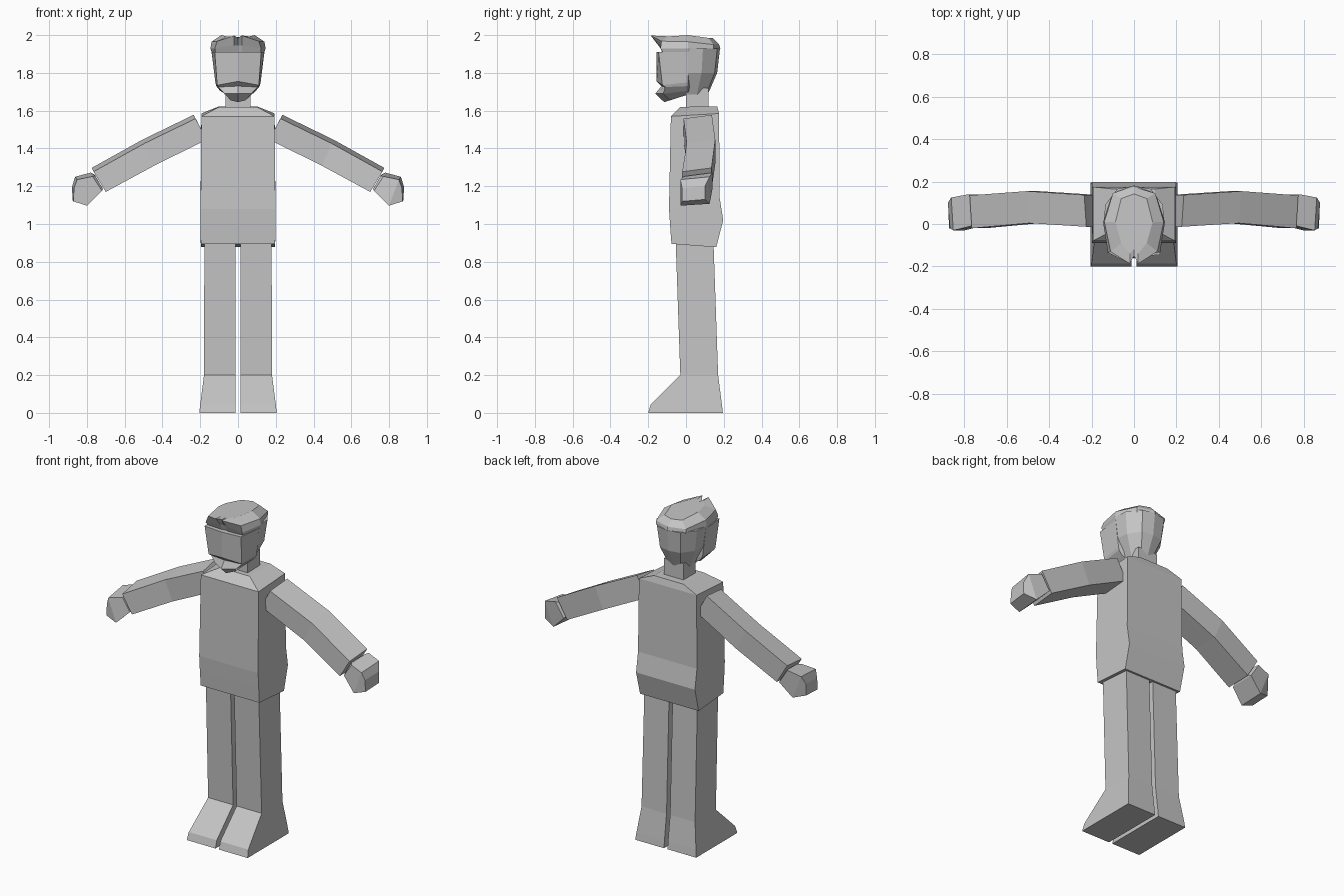
import bpy
import bmesh

grey = bpy.data.materials.new("plain_grey")
grey.diffuse_color = (0.56, 0.56, 0.56, 1)


def loft(name, rings, mirror=False):
    """Skin a stack of equal-sized point rings, with capped ends."""
    bm = bmesh.new()
    loops = [[bm.verts.new(p) for p in ring] for ring in rings]
    n = len(rings[0])
    for a, b in zip(loops, loops[1:]):
        for i in range(n):
            j = (i + 1) % n
            bm.faces.new((a[i], a[j], b[j], b[i]))
    bm.faces.new(loops[0][::-1])
    bm.faces.new(loops[-1])
    bmesh.ops.recalc_face_normals(bm, faces=bm.faces)
    mesh = bpy.data.meshes.new(name)
    bm.to_mesh(mesh)
    bm.free()
    mesh.materials.append(grey)
    ob = bpy.data.objects.new(name, mesh)
    bpy.context.collection.objects.link(ob)
    if mirror:
        m = ob.modifiers.new("mirror", "MIRROR")
        m.use_mirror_merge = False
    return ob


def box_ring(x0, x1, y0, y1, zf, zb):
    """Rectangle with separate front and back heights."""
    return [(x0, y0, zf), (x1, y0, zf), (x1, y1, zb), (x0, y1, zb)]


def limb_ring(top, bottom, y0, y1, drop=0.02):
    """Cross-section of an arm: top and bottom are (x, z)."""
    return [(top[0] - 0.01, y0, top[1] - drop), (top[0], y1, top[1]),
            (bottom[0] + 0.005, y1, bottom[1] + 0.01), (bottom[0], y0, bottom[1])]


def sym(half):
    """Complete a half ring that starts and ends on the centre plane."""
    return half + [(-x, y, z) for x, y, z in half[-2:0:-1]]


# Legs and wedge feet
loft("leg", [box_ring(0.012, 0.18, -0.03, 0.17, 0.20, 0.20),
             box_ring(0.012, 0.178, -0.055, 0.145, 0.92, 0.92)], True)
loft("foot", [box_ring(0.012, 0.205, -0.20, 0.195, 0, 0),
              box_ring(0.012, 0.20, -0.187, 0.19, 0.045, 0.045),
              box_ring(0.012, 0.18, -0.03, 0.17, 0.20, 0.20)], True)

# Torso with flared hips and sloping shoulders
loft("torso", [box_ring(-0.197, 0.197, -0.077, 0.16, 0.895, 0.877),
               box_ring(-0.198, 0.198, -0.084, 0.197, 0.99, 1.02),
               box_ring(-0.198, 0.198, -0.09, 0.178, 1.08, 1.14),
               box_ring(-0.194, 0.194, -0.08, 0.175, 1.57, 1.585),
               box_ring(-0.10, 0.10, -0.03, 0.165, 1.62, 1.623)])

# Arms and blunt hands
loft("arm", [limb_ring((0.235, 1.578), (0.165, 1.447), -0.013, 0.137),
             limb_ring((0.505, 1.447), (0.445, 1.308), 0.004, 0.155),
             limb_ring((0.775, 1.297), (0.70, 1.17), -0.02, 0.135)], True)
loft("hand", [limb_ring((0.765, 1.265), (0.715, 1.185), 0.01, 0.12, 0.01),
              limb_ring((0.78, 1.272), (0.72, 1.175), -0.01, 0.14, 0.02),
              limb_ring((0.862, 1.25), (0.80, 1.097), -0.03, 0.125, 0.015),
              limb_ring((0.878, 1.20), (0.872, 1.12), -0.02, 0.10, 0.01)], True)

# Neck
loft("neck", [box_ring(-0.065, 0.065, 0, 0.118, 1.60, 1.60),
              box_ring(-0.065, 0.065, 0, 0.118, 1.72, 1.72)])


# Face with a jutting mouth and pointed chin
def face_ring(zc, yc, xs, ys, zs, xb, zb):
    return sym([(0, yc, zc), (xs, ys, zs), (xb, 0.01, zb), (0, 0.05, zb)])


loft("face", [face_ring(1.645, -0.115, 0.04, -0.085, 1.655, 0.05, 1.685),
              face_ring(1.69, -0.163, 0.07, -0.12, 1.69, 0.095, 1.705),
              face_ring(1.73, -0.13, 0.105, -0.11, 1.725, 0.115, 1.73),
              face_ring(1.755, -0.155, 0.11, -0.125, 1.735, 0.12, 1.75),
              face_ring(1.91, -0.155, 0.123, -0.145, 1.91, 0.14, 1.91)])


# Back of the head
def skull_ring(z, x, yback):
    return sym([(0, -0.005, z), (x, 0.0, z), (x * 0.95, yback * 0.5, z),
                (x * 0.55, yback * 0.92, z), (0, yback, z)])


loft("skull", [skull_ring(1.685, 0.07, 0.115), skull_ring(1.80, 0.125, 0.165),
               skull_ring(1.93, 0.143, 0.18)])

# Swept hair with a forked front tip
loft("hair", [
    sym([(0, -0.12, 1.905), (0.02, -0.125, 1.905), (0.118, -0.12, 1.905),
         (0.138, 0.01, 1.905), (0.095, 0.14, 1.915), (0, 0.177, 1.915)]),
    sym([(0, -0.135, 1.945), (0.02, -0.14, 1.945), (0.123, -0.135, 1.93),
         (0.146, 0.01, 1.93), (0.10, 0.145, 1.93), (0, 0.182, 1.93)]),
    sym([(0, -0.15, 1.985), (0.02, -0.187, 1.998), (0.11, -0.13, 1.968),
         (0.14, 0.01, 1.965), (0.10, 0.145, 1.95), (0, 0.175, 1.95)]),
    sym([(0, -0.12, 1.985), (0.02, -0.14, 1.993), (0.06, -0.09, 1.993),
         (0.088, 0.01, 2.0), (0.06, 0.12, 1.985), (0, 0.142, 1.985)])])
